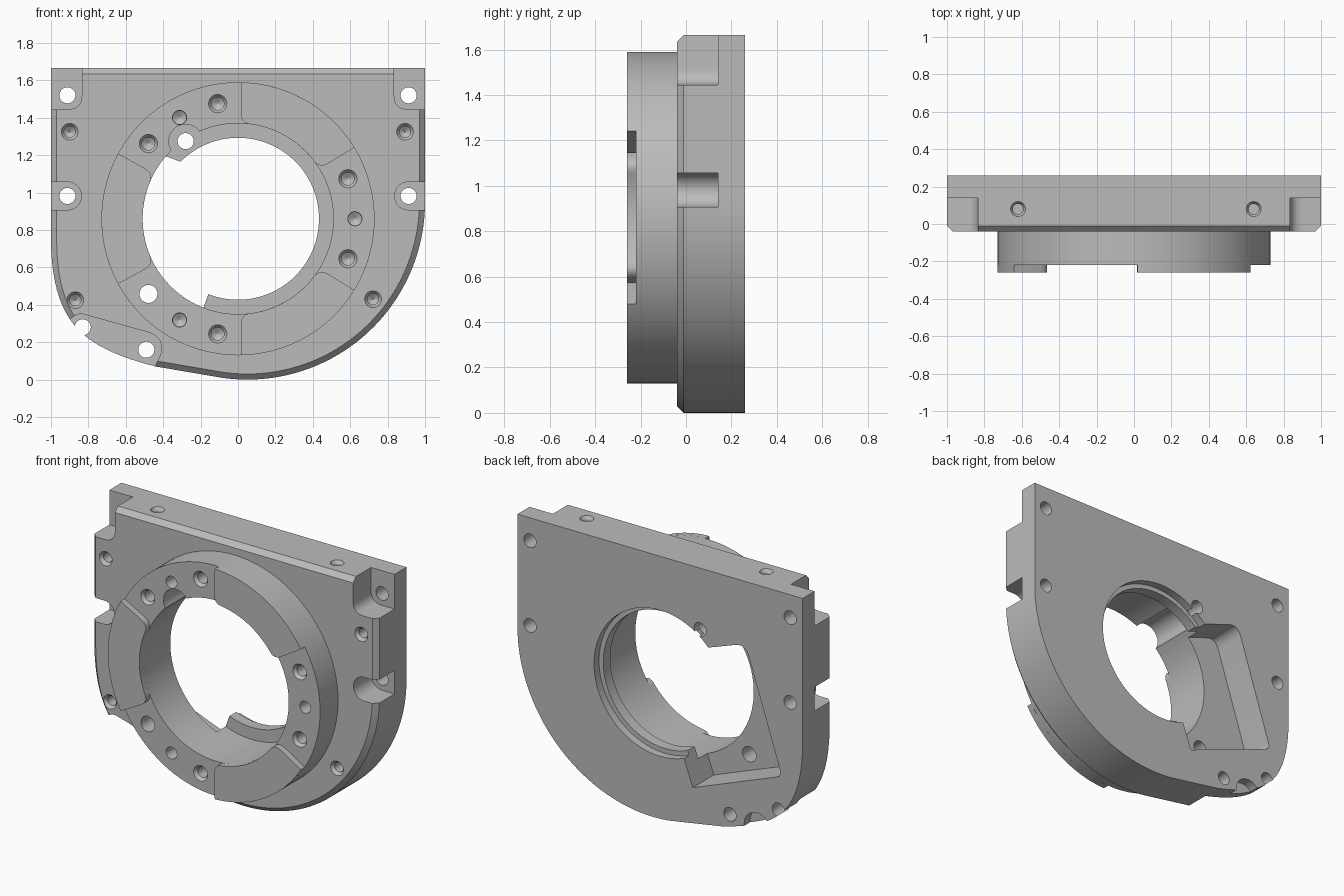
import bpy, bmesh
from math import sin, cos, radians, tau
from mathutils import Vector

cube = bpy.data.objects.get("Cube")
if cube:
    bpy.data.objects.remove(cube, do_unlink=True)

grey = bpy.data.materials.new("machined grey")
grey.use_nodes = True
grey.diffuse_color = (0.5, 0.5, 0.5, 1)
grey.node_tree.nodes["Principled BSDF"].inputs["Base Color"].default_value = grey.diffuse_color

TOP, FRONT, BACK, LEDGE, RING = 1.665, -0.04, 0.26, 0.14, -0.22
MID = 0.86          # height of the bore axis
CHAMFER = 0.03


def finish(bm, name):
    bmesh.ops.recalc_face_normals(bm, faces=bm.faces)
    mesh = bpy.data.meshes.new(name)
    bm.to_mesh(mesh)
    bm.free()
    mesh.materials.append(grey)
    obj = bpy.data.objects.new(name, mesh)
    bpy.context.collection.objects.link(obj)
    return obj


def prism(name, points, y0, y1, chamfer=0):
    """Extrude an x-z outline along y, with an optional front chamfer."""
    bm = bmesh.new()
    front = bm.faces.new([bm.verts.new((x, y0 + chamfer, z)) for x, z in points])
    back = bmesh.ops.extrude_face_region(bm, geom=[front])["geom"]
    bmesh.ops.translate(bm, verts=[v for v in back if isinstance(v, bmesh.types.BMVert)],
                        vec=(0, y1 - y0 - chamfer, 0))
    bm.faces.ensure_lookup_table()
    if chamfer:
        front = min(bm.faces, key=lambda f: f.calc_center_median().y)
        bm.normal_update()
        bmesh.ops.recalc_face_normals(bm, faces=bm.faces)
        bmesh.ops.inset_region(bm, faces=[front], thickness=chamfer, use_even_offset=True)
        for v in front.verts:
            v.co.y = y0
    return finish(bm, name)


def lathe(name, a, b, profile, vertical=False, sides=32):
    """Solid of revolution from (radius, depth) pairs, along y or along z."""
    bm = bmesh.new()
    rings = []
    for r, d in profile:
        ring = []
        for i in range(sides):
            u, v = a + r * cos(tau * i / sides), b + r * sin(tau * i / sides)
            ring.append(bm.verts.new((u, v, d) if vertical else (u, d, v)))
        rings.append(ring)
    for p, q in zip(rings, rings[1:]):
        for i in range(sides):
            j = (i + 1) % sides
            bm.faces.new((p[i], p[j], q[j], q[i]))
    bm.faces.new(rings[0])
    bm.faces.new(rings[-1])
    return finish(bm, name)


def bend(p, c, q, steps=10):
    """Smooth corner from p to q, pulled towards c."""
    p, c, q = Vector(p), Vector(c), Vector(q)
    return [tuple(p.lerp(c, i / steps).lerp(c.lerp(q, i / steps), i / steps))
            for i in range(steps + 1)]


def arc(cx, cz, r, a0, a1, steps=24):
    return [(cx + r * cos(radians(a0 + (a1 - a0) * i / steps)),
             cz + r * sin(radians(a0 + (a1 - a0) * i / steps))) for i in range(steps + 1)]


def polar(r, deg):
    return (r * cos(radians(deg)), MID + r * sin(radians(deg)))


cutters = []


def cut(cutter, *targets):
    cutter.hide_render = True
    cutters.append(cutter)
    for target in targets:
        mod = target.modifiers.new("cut", "BOOLEAN")
        mod.operation, mod.solver, mod.object = "DIFFERENCE", "EXACT", cutter
        bpy.context.view_layer.objects.active = target
        bpy.ops.object.modifier_apply(modifier=mod.name)


# Main plate: flat top, big round right flank, tighter left corner
outline = [(-1, TOP)]
outline += bend((-1, 0.75), (-1, 0.36), (-0.8, 0.22))
outline += bend((-0.8, 0.22), (-0.68, 0.13), (-0.44, 0.07))[1:]
outline += arc(0.05, 0.95, 0.95, -98, 0, 40)
outline += [(1, TOP)]
plate = prism("main_plate", outline, FRONT, BACK, CHAMFER)

# Front ring with three raised pads
ring = lathe("front_ring", 0, MID, [(0.73, RING), (0.73, FRONT)], sides=96)
for name, mid in (("upper_pad", 60), ("side_pad", 180), ("lower_pad", 300)):
    a0, a1 = mid - 28.5, mid + 28.5
    pts = arc(0, MID, 0.73, a0, a1)
    pts += bend(polar(0.57, a1), polar(0.51, a1), polar(0.51, a1 - 6), 6)
    pts += arc(0, MID, 0.51, a1 - 7, a0 + 7)
    pts += bend(polar(0.51, a0 + 6), polar(0.51, a0), polar(0.57, a0), 6)
    prism(name, pts, -0.26, RING)

# Stepped main bore with a thin lip near the back
bore = [(0.51, -0.4), (0.51, LEDGE), (0.433, LEDGE), (0.433, 0.21), (0.463, 0.21), (0.463, 0.4)]
cut(lathe("bore_cutter", 0, MID, bore, sides=96), plate, ring)

# Slanted pocket in the back
pocket = [(-0.15, 0.48), (-0.18, 0.9), (-0.25, 1.145)]
pocket += bend((-0.53, 1.245), (-0.6, 1.27), (-0.625, 1.19), 6)
pocket += bend((-0.84, 0.54), (-0.855, 0.5), (-0.82, 0.485), 4)
pocket += [(-0.23, 0.26)]
cut(prism("pocket_cutter", pocket, 0.05, 0.4), plate)

# Mounting recesses on both sides
for s in (-1, 1):
    corner = [(s * 1.2, 1.9), (s * 1.2, 1.445)]
    corner += bend((s * 0.91, 1.445), (s * 0.835, 1.445), (s * 0.835, 1.52), 8)
    corner += [(s * 0.835, 1.9)]
    cut(prism("corner_cutter", corner, -0.3, LEDGE), plate)
    slot = [(s * 1.2, 1.057)] + [(s * (0.912 + x), z) for x, z in arc(0, 0.982, 0.075, 90, 270, 16)]
    slot += [(s * 1.2, 0.907)]
    cut(prism("slot_cutter", slot, -0.3, LEDGE), plate)

# Recess at the lower left corner
low = [(-1.3, 0.31), (-0.92, 0.31)]
low += bend((-0.9, 0.32), (-0.86, 0.365), (-0.81, 0.345), 6)
low += bend((-0.47, 0.25), (-0.39, 0.22), (-0.415, 0.13), 8)
low += [(-0.45, 0.06), (-0.45, -0.2), (-1.3, -0.2)]
cut(prism("low_cutter", low, -0.3, LEDGE), plate)

# Scallop on the back lower edge
cut(lathe("scallop_cutter", -0.68, 0.13, [(0.09, 0.2), (0.09, 0.4)]), plate)

# Through bolt holes
through = [(0.043, -0.4), (0.043, 0.4)]
for x, z in ((-0.912, 1.52), (0.912, 1.52), (-0.912, 0.982), (0.912, 0.982),
             (-0.83, 0.28), (-0.49, 0.16), (-0.28, 1.275)):
    cut(lathe("bolt_cutter", x, z, through), plate)
# Clearance beside the bore for the inner bolt
cut(lathe("clearance_cutter", -0.28, 1.275, [(0.09, -0.4), (0.09, LEDGE)]), plate, ring)


def drilled(y, rim, r, depth):
    return [(rim, y - 0.03), (rim, y), (r, y + 0.02), (r, y + depth), (0.003, y + depth + 0.02)]


# Countersunk holes in the plate front
for x, z in ((-0.9, 1.325), (0.893, 1.325), (-0.87, 0.425), (0.722, 0.43)):
    cut(lathe("screw_cutter", x, z, drilled(FRONT, 0.045, 0.03, 0.12), sides=24), plate)

# Three groups of three holes in the ring face
for mid in (0, 120, 240):
    for off in (-20, 0, 20):
        x, z = polar(0.625, mid + off)
        if mid + off == 220:
            cut(lathe("ring_cutter", x, z, [(0.048, -0.4), (0.048, 0.15)]), plate, ring)
        else:
            rim, r = (0.038, 0.036) if off == 0 else (0.049, 0.034)
            cut(lathe("ring_cutter", x, z, drilled(RING, rim, r, 0.12), sides=24), ring)

# Two holes in the top face
for x in (-0.62, 0.64):
    hole = [(0.04, TOP + 0.1), (0.04, TOP), (0.028, TOP - 0.02), (0.028, TOP - 0.15)]
    cut(lathe("top_cutter", x, 0.08, hole, vertical=True, sides=24), plate)

for c in cutters:
    bpy.data.objects.remove(c, do_unlink=True)

# Smooth curved walls, keep machined edges sharp
bpy.ops.object.select_all(action="DESELECT")
for obj in bpy.context.collection.objects:
    if obj.type == "MESH":
        obj.select_set(True)
        bpy.context.view_layer.objects.active = obj
bpy.ops.object.shade_smooth_by_angle(angle=radians(30))
